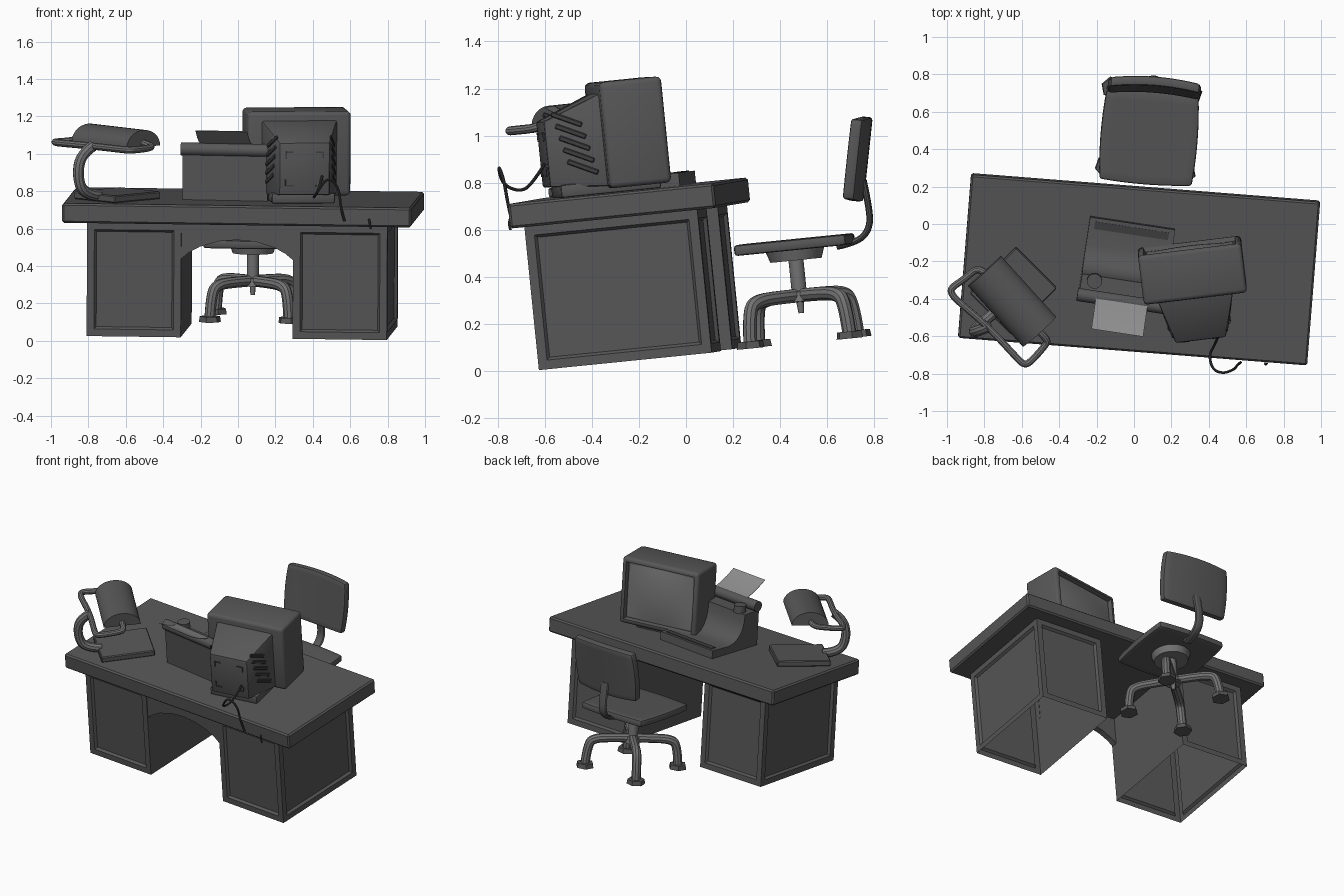
import bpy, bmesh, math
from mathutils import Matrix, Vector

if "Cube" in bpy.data.objects:
    bpy.data.objects.remove(bpy.data.objects["Cube"])

T = Matrix.Translation
def rot(a, axis): return Matrix.Rotation(math.radians(a), 4, axis)

# Frame of the whole desk set: slightly turned and tipped; local z = 0 is its floor
U = Vector((.9969, -.0786, -.0134)).normalized()
W = U.cross(Vector((.0795, .992, .1))).normalized()
V = W.cross(U)
O = Vector((.0275, -.247, .766)) - W * .716
DESK = Matrix((U, V, W)).transposed().to_4x4()
DESK.translation = O
TOP = .716                       # height of the table top
YZX = Matrix(((0, 0, 1, 0), (1, 0, 0, 0), (0, 1, 0, 0), (0, 0, 0, 1)))  # (y,z) profile swept along x

def material(name, v):
    m = bpy.data.materials.new(name)
    m.diffuse_color = (v, v, v, 1)
    m.use_nodes = True
    m.node_tree.nodes["Principled BSDF"].inputs["Base Color"].default_value = m.diffuse_color
    return m
DARK = material("dark grey", .095)
BLACK = material("near black", .05)
METAL = material("mid grey metal", .17)
GLASS = material("screen grey", .17)
PAPER = material("light grey paper", .27)

def add(name, bm, mat, M, smooth=True):
    bmesh.ops.recalc_face_normals(bm, faces=bm.faces)
    bm.transform(M)
    for f in bm.faces: f.smooth = smooth
    for e in bm.edges:
        e.smooth = len(e.link_faces) == 2 and e.calc_face_angle(0) < .55
    me = bpy.data.meshes.new(name)
    bm.to_mesh(me)
    bm.free()
    me.materials.append(mat)
    ob = bpy.data.objects.new(name, me)
    bpy.context.collection.objects.link(ob)
    return ob

def box_bm(lo, hi, bevel=0, seg=2):
    bm = bmesh.new()
    bmesh.ops.create_cube(bm, size=1)
    for v in bm.verts:
        v.co = [a + (b - a) * (c + .5) for a, b, c in zip(lo, hi, v.co)]
    if bevel:
        bmesh.ops.bevel(bm, geom=bm.edges[:], offset=bevel, segments=seg, profile=.5, affect='EDGES')
    return bm

def box(name, lo, hi, mat, M, bevel=0, seg=2):
    return add(name, box_bm(lo, hi, bevel, seg), mat, M)

def prism_bm(pts, h):
    # outline in xy, centred sweep along z
    bm = bmesh.new()
    f = bm.faces.new([bm.verts.new((x, y, -h / 2)) for x, y in pts])
    r = bmesh.ops.extrude_face_region(bm, geom=[f])
    bmesh.ops.translate(bm, verts=[g for g in r['geom'] if isinstance(g, bmesh.types.BMVert)], vec=(0, 0, h))
    return bm

def cyl(name, r1, r2, h, mat, M, n=24):
    bm = bmesh.new()
    bmesh.ops.create_cone(bm, cap_ends=True, segments=n, radius1=r1, radius2=r2, depth=h)
    return add(name, bm, mat, M)

def tube(name, pts, r, mat, M):
    cu = bpy.data.curves.new(name, 'CURVE')
    cu.dimensions, cu.bevel_depth, cu.bevel_resolution = '3D', r, 3
    cu.use_fill_caps = True
    s = cu.splines.new('NURBS')
    s.points.add(len(pts) - 1)
    for p, c in zip(s.points, pts): p.co = (*c, 1)
    s.order_u, s.use_endpoint_u, s.resolution_u = 3, True, 6
    tmp = bpy.data.objects.new(name + "_path", cu)
    bm = bmesh.new()
    me = bpy.data.meshes.new_from_object(tmp)
    bm.from_mesh(me)
    bpy.data.objects.remove(tmp)
    bpy.data.meshes.remove(me)
    bmesh.ops.remove_doubles(bm, verts=bm.verts, dist=1e-5)
    return add(name, bm, mat, M)

def pad(name, w, d, t, bulge, curve, mat, M):
    # cushion with bowed sides and softened rim
    bm = bmesh.new()
    bmesh.ops.create_grid(bm, x_segments=10, y_segments=10, size=1)
    for v in bm.verts:
        x, y, _ = v.co
        v.co = (w / 2 * x * (1 - bulge * y * y), d / 2 * y * (1 - bulge * x * x), curve * x * x)
    r = bmesh.ops.extrude_face_region(bm, geom=bm.faces[:])
    bmesh.ops.translate(bm, verts=[g for g in r['geom'] if isinstance(g, bmesh.types.BMVert)], vec=(0, 0, t))
    bmesh.ops.recalc_face_normals(bm, faces=bm.faces)
    rim = [e for e in bm.edges if len(e.link_faces) == 2 and e.calc_face_angle(0) > .9]
    bmesh.ops.bevel(bm, geom=rim, offset=.012, segments=2, profile=.5, affect='EDGES')
    return add(name, bm, mat, M)

# --- Desk: top, two hollow panelled pedestals, arched knee panel
box("desk_top", (-.936, -.44, .611), (.936, .44, TOP), DARK, DESK, .01, 1)
for s, name in ((-1, "left_pedestal"), (1, "right_pedestal")):
    a, b = sorted((s * .30, s * .805))
    bm = box_bm((a, -.39, 0), (b, .35, .612))
    bmesh.ops.delete(bm, geom=[f for f in bm.faces if f.normal.z < -.5], context='FACES_ONLY')
    panels = [f for f in bm.faces if abs(f.normal.y) > .5 or f.normal.x * s > .5]
    bmesh.ops.inset_individual(bm, faces=panels, thickness=.055)
    bmesh.ops.inset_individual(bm, faces=panels, thickness=.016, depth=-.016)
    add(name, bm, DARK, DESK, False)
arch = [(.302, .42), (.26, .455), (.2, .488), (.1, .518), (0, .527)]
arch += [(-x, z) for x, z in arch[-2::-1]]
add("knee_panel", prism_bm([(-.302, .612), (.302, .612)] + arch, .04), DARK,
    DESK @ T((0, -.365, 0)) @ rot(90, 'X'), False)

# --- Monitor: housing, recessed screen, tapered rear with vents
MON = DESK @ T((.28, .047, TOP)) @ rot(11.5, 'Z')
bm = box_bm((-.278, -.133, .02), (.278, .133, .473), .022, 3)
front = max(bm.faces, key=lambda f: f.calc_center_median().y * 10 + f.calc_area())
bmesh.ops.inset_individual(bm, faces=[front], thickness=.012)
bmesh.ops.inset_individual(bm, faces=[front], thickness=.012, depth=-.025)
add("monitor_housing", bm, DARK, MON)
bm = bmesh.new()
bmesh.ops.create_grid(bm, x_segments=12, y_segments=12, size=1)
for v in bm.verts:
    x, z, _ = v.co
    v.co = (.234 * x * (1 - .03 * z * z), .11 + .02 * (1 - x * x) * (1 - z * z), .2465 + .183 * z * (1 - .03 * x * x))
add("monitor_screen", bm, GLASS, MON)
bm = box_bm((-.5, 0, 0), (.5, 1, 1))
for v in bm.verts:
    rear = v.co.y < .5
    v.co = (v.co.x * (.27 if rear else .41), -.37 if rear else -.12,
            (.05 if rear else .03) + v.co.z * (.28 if rear else .40))
bmesh.ops.bevel(bm, geom=bm.edges[:], offset=.01, segments=2, profile=.5, affect='EDGES')
add("monitor_rear", bm, DARK, MON)
box("monitor_foot", (-.17, -.33, 0), (.17, .10, .055), DARK, MON, .01)
for s in (-1, 1):
    for i in range(5):
        y, z = -.275 + .012 * i, .33 - .052 * i
        x = s * (.135 + (y + .37) * .28)
        box("vent_slot", (-.005, -.07, -.011), (.005, .07, .011), BLACK,
            MON @ T((x, y, z)) @ rot(-s * 15.6, 'Z') @ rot(-25, 'X'), .004, 1)
    for z, d in ((.10, 1), (.28, -1)):
        x = s * .10
        box("rear_bracket_bar", (min(x, x - s * .04), -.376, z - .004), (max(x, x - s * .04), -.365, z + .004), BLACK, MON)
        box("rear_bracket_post", (x - .004, -.376, min(z, z + d * .035)), (x + .004, -.365, max(z, z + d * .035)), BLACK, MON)

# --- Power cable hanging over the desk edge
tube("power_cable", [(.45, -.60, .88), (.43, -.65, .80), (.40, -.70, .76), (.42, -.78, .79), (.48, -.80, .88),
                     (.54, -.775, .82), (.55, -.755, .70), (.57, -.74, .64)], .007, BLACK, Matrix())
tube("cable_stub", [(.70, -.745, .65), (.705, -.755, .63), (.71, -.745, .60)], .006, BLACK, Matrix())

# --- Printing machine: curved body, key tray, roller, knob, paper
MACH = DESK @ T((-.055, .253, TOP)) @ rot(-4.1, 'Z')
prof = [(0, 0), (0, .055), (-.15, .05), (-.20, .062), (-.24, .09), (-.27, .13), (-.285, .18), (-.29, .235),
        (-.42, .24), (-.42, 0)]
add("machine_body", prism_bm(prof, .46), DARK, MACH @ YZX)
box("key_tray", (-.20, -.06, .048), (.20, -.02, .058), BLACK, MACH)
cyl("roller", .035, .035, .48, DARK, MACH @ T((0, -.40, .27)) @ rot(90, 'Y'))
cyl("machine_knob", .04, .04, .05, DARK, MACH @ T((-.16, -.315, .255)))
bm = prism_bm([(-.385, .295), (-.44, .315), (-.50, .345), (-.56, .385), (-.56, .388), (-.50, .348), (-.44, .318), (-.385, .298)], .28)
add("paper_sheet", bm, PAPER, MACH @ T((-.0, 0, 0)) @ YZX)

# --- Desk lamp: base plate, curved post, wire bracket, arched shade
box("lamp_base", (-.155, -.175, 0), (.155, .175, .04), DARK, DESK @ T((-.662, -.16, TOP)) @ rot(-40.5, 'Z'), .006, 1)
LAMP = DESK @ T((0, 0, TOP))
tube("lamp_post", [(-.75, -.28, .03), (-.83, -.36, .04), (-.86, -.385, .15), (-.84, -.37, .26), (-.78, -.336, .30)],
     .03, METAL, LAMP)
tube("lamp_bracket", [(-.83, -.045, .32), (-.865, -.02, .31), (-.93, -.09, .30), (-1.0, -.145, .30), (-.995, -.175, .30),
                      (-.96, -.21, .30), (-.78, -.34, .30), (-.61, -.50, .30), (-.575, -.525, .30), (-.545, -.51, .30),
                      (-.47, -.41, .30), (-.46, -.38, .31), (-.51, -.34, .32)], .019, METAL, LAMP)
arc = [(.12 * math.cos(i * math.pi / 16), .09 * math.sin(i * math.pi / 16)) for i in range(17)]
bm = prism_bm(arc, .44)
bmesh.ops.recalc_face_normals(bm, faces=bm.faces)
under = [f for f in bm.faces if f.normal.y < -.9]
bmesh.ops.inset_individual(bm, faces=under, thickness=.02, depth=-.03)
add("lamp_shade", bm, DARK, LAMP @ T((-.669, -.19, .30)) @ rot(-43.4, 'Z') @ YZX)

# --- Swivel chair: seat, back, support bar, column, four legs with hexagonal feet
CHAIR = DESK @ T((0, .683, 0))
pad("chair_seat", .52, .50, .045, .05, .0, DARK, CHAIR @ T((0, 0, .395)))
pad("chair_back", .50, .36, .05, .05, .02, DARK,
    CHAIR @ T((.003, .345, .745)) @ rot(-12, 'X') @ rot(90, 'X'))
tube("chair_back_bar", [(0, .18, .39), (0, .27, .40), (0, .325, .45), (0, .335, .53), (0, .32, .66)], .014, DARK,
     CHAIR @ Matrix.Diagonal((2.3, 1, 1, 1)))
cyl("seat_hub", .11, .125, .045, METAL, CHAIR @ T((0, 0, .373)), 32)
cyl("chair_column", .032, .032, .19, METAL, CHAIR @ T((0, 0, .27)))
cyl("leg_hub", .055, .045, .04, METAL, CHAIR @ T((0, 0, .195)))
cyl("column_pin", .012, .018, .06, METAL, CHAIR @ T((0, 0, .155)), 12)
for k in range(4):
    M = CHAIR @ rot(45 + 90 * k, 'Z')
    tube("chair_leg", [(.02, 0, .20), (.13, 0, .20), (.24, 0, .195), (.29, 0, .16), (.30, 0, .02)], .03, METAL, M)
    cyl("chair_foot", .06, .055, .03, DARK, M @ T((.30, 0, .013)), 6)
